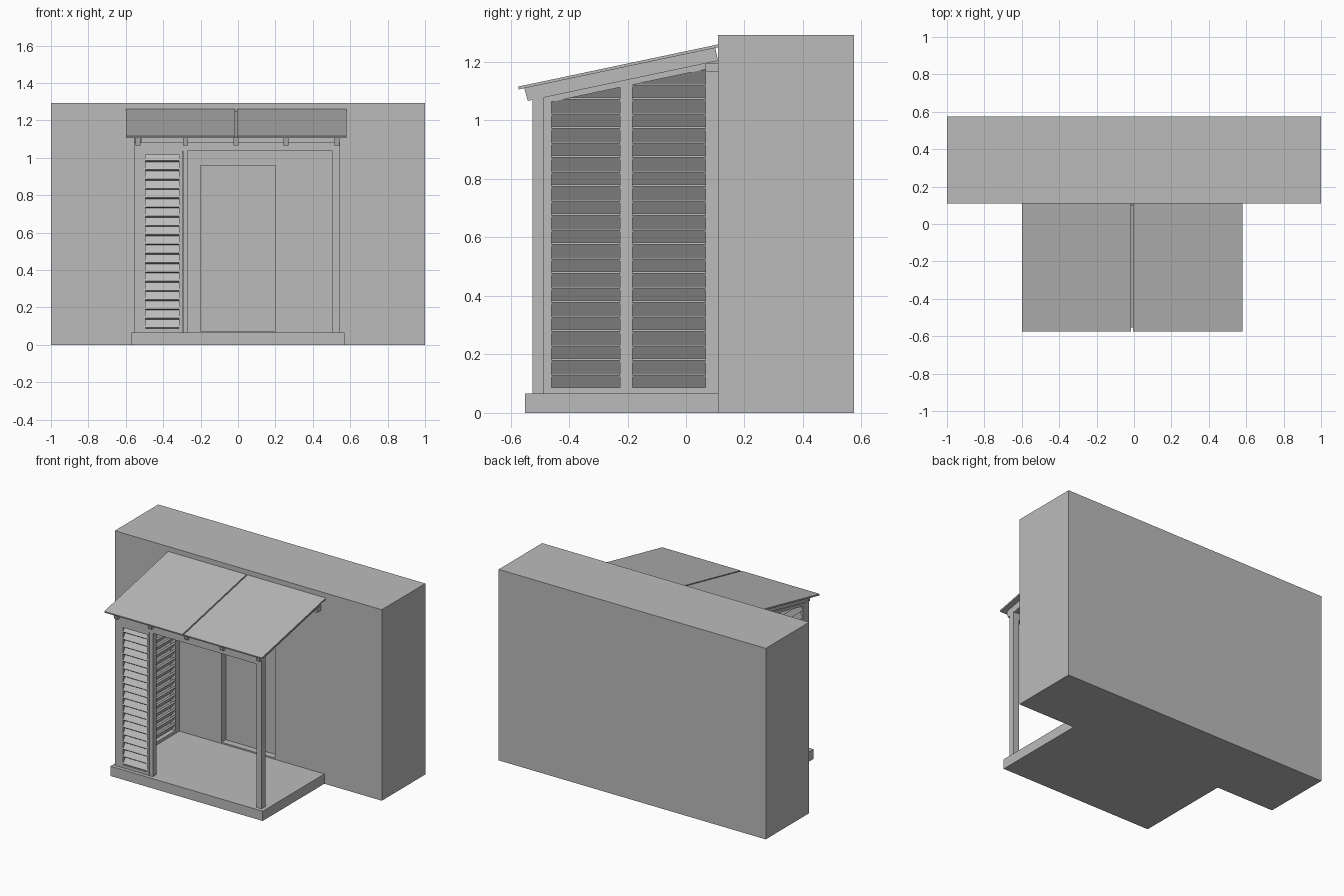
import bpy, bmesh
from mathutils import Vector

cube = bpy.data.objects.get("Cube")
if cube:
    bpy.data.objects.remove(cube, do_unlink=True)

grey = bpy.data.materials.new("plain_grey")
grey.use_nodes = True
grey.diffuse_color = (0.5, 0.5, 0.5, 1)
grey.node_tree.nodes["Principled BSDF"].inputs["Base Color"].default_value = (0.5, 0.5, 0.5, 1)

SLOPE = 0.211          # roof pitch
FLOOR = 0.066          # top of the deck
PITCH = 0.0496         # louvre spacing


def under(y, drop=0.0):
    """Height of the rafter underside at depth y."""
    return 1.181 + SLOPE * y - drop


def add_prism(bm, pts, axis, a, b):
    """Extrude a flat outline from a to b; outline is (y, z) for x and (x, z) for y."""
    def place(p, t):
        return (t, p[0], p[1]) if axis == "x" else (p[0], t, p[1])
    near = [bm.verts.new(place(p, a)) for p in pts]
    far = [bm.verts.new(place(p, b)) for p in pts]
    bm.faces.new(near)
    bm.faces.new(far[::-1])
    n = len(pts)
    for i in range(n):
        j = (i + 1) % n
        bm.faces.new((near[i], far[i], far[j], near[j]))


def finish(name, bm):
    bmesh.ops.recalc_face_normals(bm, faces=bm.faces[:])
    mesh = bpy.data.meshes.new(name)
    bm.to_mesh(mesh)
    bm.free()
    mesh.materials.append(grey)
    ob = bpy.data.objects.new(name, mesh)
    bpy.context.scene.collection.objects.link(ob)
    return ob


def prism(name, pts, axis, a, b):
    bm = bmesh.new()
    add_prism(bm, pts, axis, a, b)
    return finish(name, bm)


def box(name, x, y, z):
    return prism(name, [(x[0], z[0]), (x[1], z[0]), (x[1], z[1]), (x[0], z[1])], "y", *y)


def cut(target, cutter):
    """Subtract a hidden cutter from the target."""
    cutter.hide_render = True
    cutter.hide_set(True)
    cutter.display_type = "WIRE"
    mod = target.modifiers.new(cutter.name, "BOOLEAN")
    mod.operation = "DIFFERENCE"
    mod.solver = "EXACT"
    mod.object = cutter
    bpy.context.view_layer.objects.active = target
    bpy.ops.object.modifier_apply(modifier=mod.name)
    bpy.data.objects.remove(cutter, do_unlink=True)


def louvres(name, axis, outer, a, b, z0, count, clip_point, clip_normal):
    """Stack of tilted slats, low on the outside, trimmed by a plane at the top."""
    bm = bmesh.new()
    for i in range(count):
        z = z0 + i * PITCH
        pts = [(outer, z + 0.007), (outer + 0.03, z + 0.051),
               (outer + 0.039, z + 0.044), (outer + 0.009, z)]
        add_prism(bm, pts, axis, a, b)
    bmesh.ops.bisect_plane(bm, geom=bm.verts[:] + bm.edges[:] + bm.faces[:],
                           plane_co=clip_point, plane_no=clip_normal, clear_outer=True)
    bmesh.ops.holes_fill(bm, edges=[e for e in bm.edges if e.is_boundary])
    return finish(name, bm)


# House block with a shallow doorway
house = box("house_block", (-1, 1), (0.11, 0.575), (0, 1.293))
cut(house, box("doorway_cutter", (-0.2, 0.2), (0, 0.155), (0.075, 0.96)))

# Deck
box("deck", (-0.57, 0.57), (-0.55, 0.11), (0, FLOOR))

# Front frame: louvre opening, narrow joint, wide entrance
FRONT = (-0.525, -0.485)
frame = box("front_frame", (-0.555, 0.545), FRONT, (FLOOR, 1.083))
THROUGH = (-0.7, -0.3)
cut(frame, box("panel_cutter", (-0.495, -0.315), THROUGH, (0.086, 1.015)))
cut(frame, box("joint_cutter", (-0.298, -0.294), THROUGH, (0, 1.036)))
cut(frame, box("entrance_cutter", (-0.27, 0.505), THROUGH, (0, 1.036)))
louvres("front_louvres", "x", -0.524, -0.495, -0.315, 0.086, 19,
        Vector((0, 0, 1.015)), Vector((0, 0, 1)))

# Side wall with two sloped-top louvre bays
SIDE = (-0.555, -0.515)


def side_outline(y0, y1, z0, drop):
    return [(y0, z0), (y1, z0), (y1, under(y1, drop)), (y0, under(y0, drop))]


wall = prism("side_frame", side_outline(-0.485, 0.087, FLOOR, 0), "x", *SIDE)
bays = {"front": (-0.46, -0.225), "back": (-0.183, 0.067)}
for label, (y0, y1) in bays.items():
    cut(wall, prism(label + "_bay_cutter", side_outline(y0, y1, 0.086, 0.02), "x", -0.7, -0.4))
    louvres(label + "_bay_louvres", "y", -0.554, y0, y1, 0.086, 22,
            Vector((0, 0, under(0, 0.02))), Vector((0, -SLOPE, 1)))
prism("back_post", side_outline(0.087, 0.11, FLOOR, 0), "x", *SIDE)

# Ledger on the house wall
box("ledger", (-0.515, 0.545), (0.067, 0.11), (1.167, under(0.067)))

# Rafters with square-cut ends
DEPTH = 0.046
for i, x in enumerate((-0.535, -0.28, -0.01, 0.257, 0.53)):
    pts = [(-0.541, under(-0.541)), (0.11, under(0.11)),
           (0.1, under(0.1, -DEPTH)), (-0.553, under(-0.553, -DEPTH))]
    prism("rafter_%d" % (i + 1), pts, "x", x - 0.0135, x + 0.0135)

# Roof sheets, split by a thin joint above the middle rafter
sheet = [(y, under(y, -d)) for y, d in
         ((-0.572, DEPTH), (0.11, DEPTH), (0.11, DEPTH + 0.01), (-0.574, DEPTH + 0.01))]
for label, a, b in (("right", -0.6, -0.015), ("left", -0.006, 0.58)):
    prism(label + "_roof_sheet", sheet, "x", a, b)
